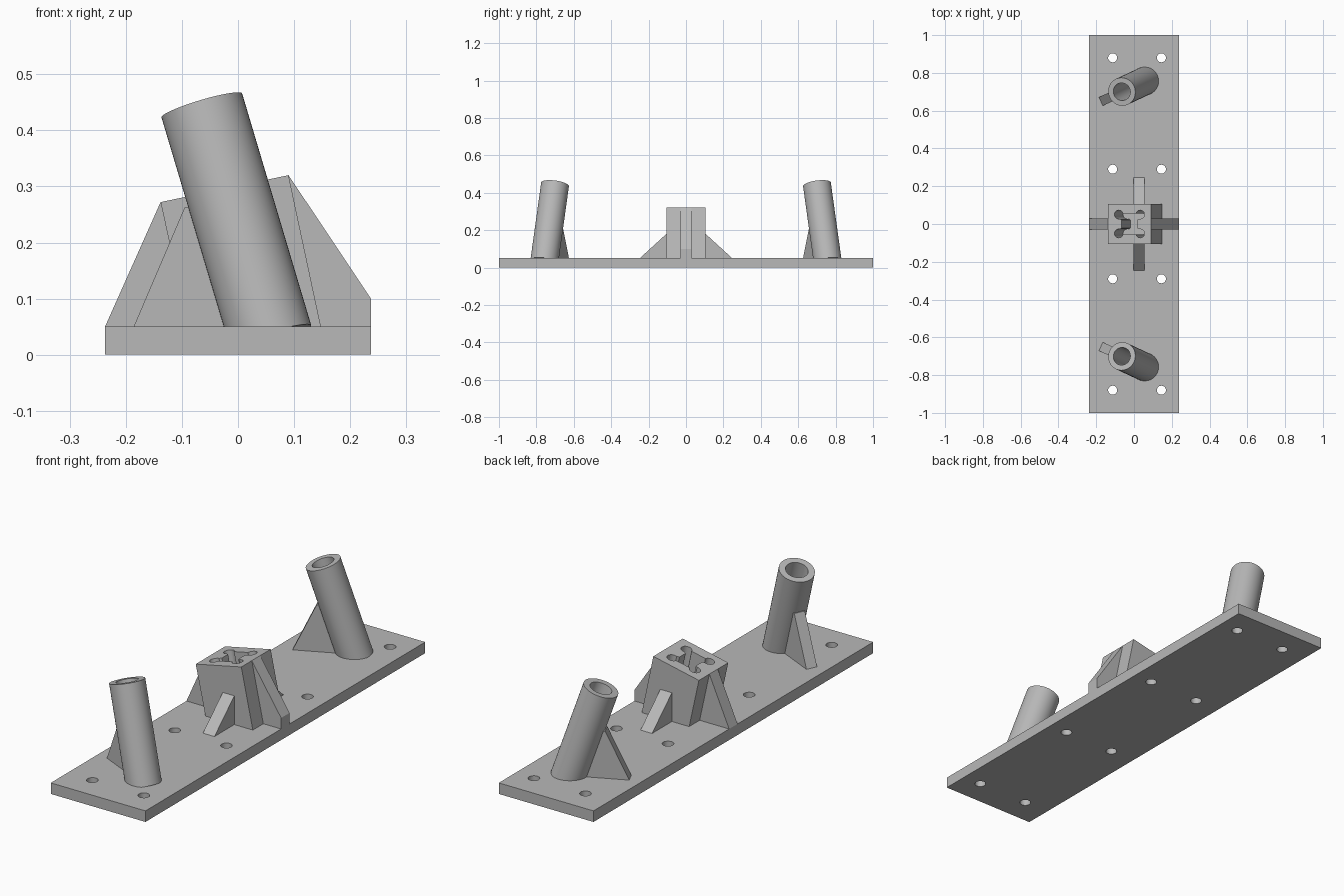
import bpy, bmesh, math
from mathutils import Matrix, Vector

if "Cube" in bpy.data.objects:
    bpy.data.objects.remove(bpy.data.objects["Cube"])

grey = bpy.data.materials.new("plain_grey")
grey.use_nodes = True
grey.diffuse_color = (0.48, 0.48, 0.48, 1)
grey.node_tree.nodes["Principled BSDF"].inputs["Base Color"].default_value = (0.48, 0.48, 0.48, 1)


def finish(name, bm, matrix=Matrix()):
    bm.transform(matrix)
    bmesh.ops.recalc_face_normals(bm, faces=bm.faces)
    mesh = bpy.data.meshes.new(name)
    bm.to_mesh(mesh)
    bm.free()
    mesh.materials.append(grey)
    obj = bpy.data.objects.new(name, mesh)
    bpy.context.collection.objects.link(obj)
    return obj


def prism(name, points, half, matrix=Matrix()):
    """Extrude a local XZ outline to +-half along local Y."""
    bm = bmesh.new()
    face = bm.faces.new([bm.verts.new((a, -half, b)) for a, b in points])
    new = bmesh.ops.extrude_face_region(bm, geom=[face])["geom"]
    verts = [v for v in new if isinstance(v, bmesh.types.BMVert)]
    bmesh.ops.translate(bm, vec=(0, 2 * half, 0), verts=verts)
    return finish(name, bm, matrix)


def cylinder(name, radius, depth, matrix):
    bm = bmesh.new()
    bmesh.ops.create_cone(bm, cap_ends=True, segments=32, radius1=radius,
                          radius2=radius, depth=depth)
    return finish(name, bm, matrix)


def cut(target, cutters):
    for c in cutters:
        c.hide_render = True
        mod = target.modifiers.new("cut", 'BOOLEAN')
        mod.operation, mod.solver, mod.object = 'DIFFERENCE', 'EXACT', c
    bpy.context.view_layer.update()
    graph = bpy.context.evaluated_depsgraph_get()
    mesh = bpy.data.meshes.new_from_object(target.evaluated_get(graph))
    target.modifiers.clear()
    target.data = mesh
    for c in cutters:
        bpy.data.objects.remove(c)


def smooth(obj):
    bpy.ops.object.select_all(action='DESELECT')
    obj.select_set(True)
    bpy.context.view_layer.objects.active = obj
    bpy.ops.object.shade_smooth_by_angle(angle=math.radians(30))


# Base plate with eight screw holes
W, T = 0.237, 0.05
plate = prism("base_plate", [(-W, 0), (W, 0), (W, T), (-W, T)], 1)
cut(plate, [cylinder("hole", 0.024, 0.3, Matrix.Translation((x, y, 0)))
            for x in (-0.113, 0.145) for y in (-0.88, -0.29, 0.29, 0.88)])
smooth(plate)

# Leaning square socket with a relieved, keyed cavity
socket = prism("socket", [(-0.085, 0.03), (0.152, 0.03), (0.09, 0.32), (-0.138, 0.272)], 0.105)
lean = Matrix.Translation((-0.024, 0, 0.296)) @ Matrix.Rotation(math.radians(-12), 4, 'Y')
a, b, k = 0.06, 0.055, 0.018
half = [(a, -b), (a, -0.032), (a - k, -0.022), (a - k, 0.022), (a, 0.032), (a, b)]
outline = half + [(-x, -y) for x, y in half]
flat = lean @ Matrix.Translation((0, 0, -0.07)) @ Matrix.Rotation(math.radians(90), 4, 'X')
cutters = [prism("cavity", outline, 0.15, flat)]
cutters += [cylinder("relief", 0.023, 0.3, lean @ Matrix.Translation((x, y, -0.07)))
            for x in (-0.058, 0.058) for y in (-0.05, 0.05)]
cut(socket, cutters)
smooth(socket)

# Socket gussets on all four sides
prism("left_gusset", [(0.13, 0.04), (W, 0.04), (W, 0.1), (0.09, 0.32), (0.08, 0.315)], 0.03)
prism("right_gusset", [(-W, T), (-0.075, T), (-0.125, 0.27), (-0.138, 0.272)], 0.03)
for name, side in (("front_gusset", -1), ("back_gusset", 1)):
    turn = Matrix.Translation((0.026, 0, 0)) @ Matrix.Rotation(math.radians(90 * side), 4, 'Z')
    prism(name, [(0.09, 0.04), (0.247, 0.04), (0.247, T), (0.105, 0.18), (0.09, 0.18)], 0.029, turn)

# Slanted tubes, each propped by a thin rib
R, BORE, LENGTH = 0.075, 0.047, 0.415
profile = [(0, -0.02), (R, -0.02), (R, LENGTH), (BORE, LENGTH), (BORE, 0.02), (0, 0.02)]
for name, side in (("front", -1), ("back", 1)):
    foot = Vector((0.053, 0.755 * side, T))
    azimuth = Matrix.Rotation(math.radians(180 + 25 * side), 4, 'Z')
    place = Matrix.Translation(foot) @ azimuth
    bm = bmesh.new()
    verts = [bm.verts.new((r, 0, z)) for r, z in profile]
    edges = [bm.edges.new(pair) for pair in zip(verts, verts[1:])]
    bmesh.ops.spin(bm, geom=verts + edges, cent=(0, 0, 0), axis=(0, 0, 1),
                   angle=math.tau, steps=48)
    bmesh.ops.remove_doubles(bm, verts=bm.verts, dist=0.0005)
    tube = finish(name + "_tube", bm, place @ Matrix.Rotation(math.radians(18.2), 4, 'Y'))
    smooth(tube)
    prism(name + "_rib", [(0.065, -0.01), (0.252, -0.01), (0.252, 0), (0.152, 0.212), (0.135, 0.212)],
          0.025, place)
